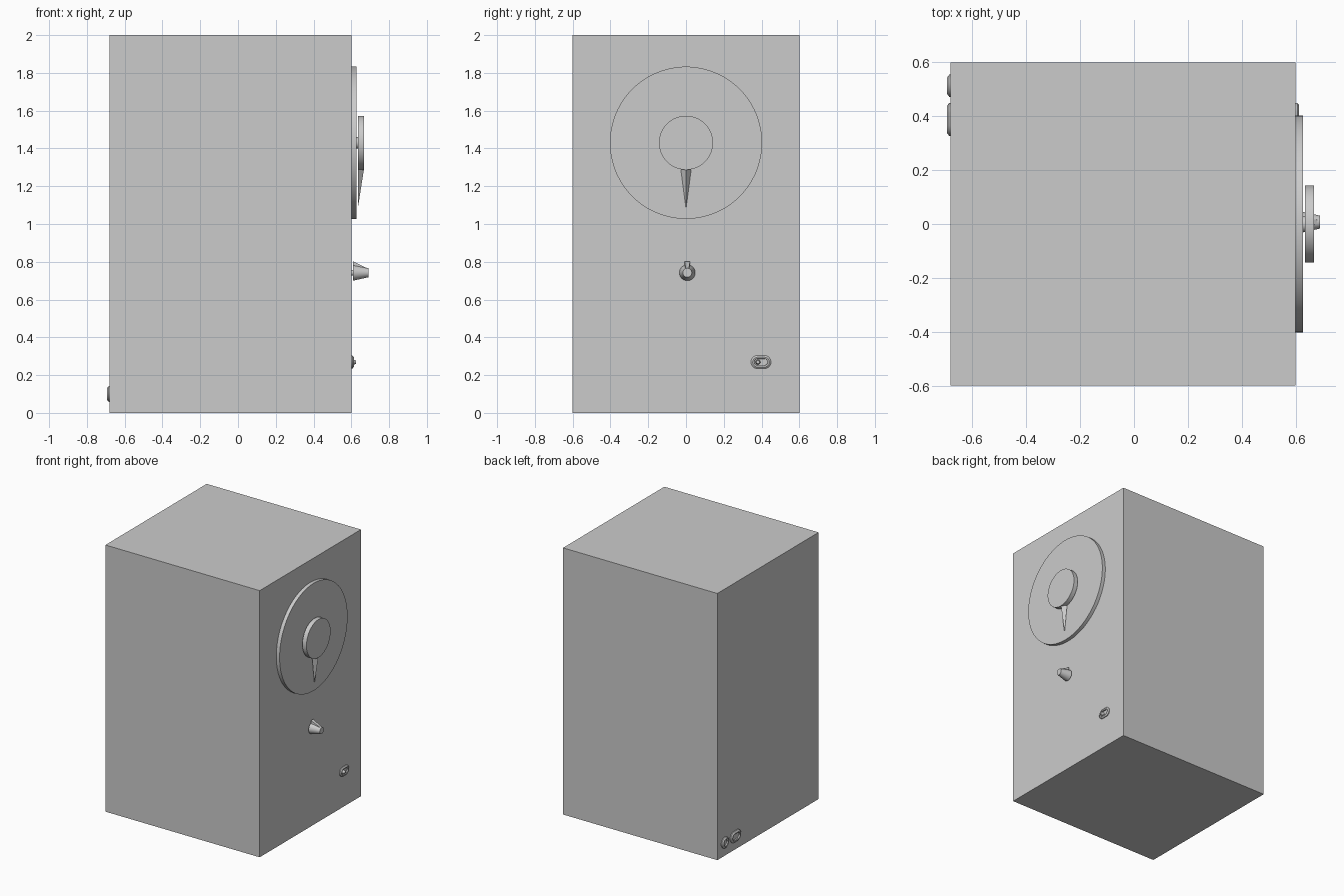
import bpy, bmesh, math

if "Cube" in bpy.data.objects:
    bpy.data.objects.remove(bpy.data.objects["Cube"])


def finish(name, bm, smooth=False):
    bmesh.ops.recalc_face_normals(bm, faces=bm.faces)
    mesh = bpy.data.meshes.new(name)
    bm.to_mesh(mesh)
    bm.free()
    ob = bpy.data.objects.new(name, mesh)
    bpy.context.collection.objects.link(ob)
    if smooth:
        bpy.ops.object.select_all(action='DESELECT')
        ob.select_set(True)
        bpy.context.view_layer.objects.active = ob
        bpy.ops.object.shade_smooth_by_angle(angle=math.radians(30))
    return ob


def loft_rings(name, y, z, rings, stretch=0.0, n=32):
    """Round or slot-shaped part along x: rings are (x, radius), both ends capped."""
    bm = bmesh.new()
    loops = []
    for x, r in rings:
        loop = []
        for i in range(n):
            a = 2 * math.pi * (i + 0.5) / n
            side = math.copysign(stretch, math.cos(a))
            loop.append(bm.verts.new((x, y + side + r * math.cos(a), z + r * math.sin(a))))
        loops.append(loop)
    for a, b in zip(loops, loops[1:]):
        for i in range(n):
            j = (i + 1) % n
            bm.faces.new((a[i], a[j], b[j], b[i]))
    bm.faces.new(loops[0])
    bm.faces.new(loops[-1])
    return finish(name, bm, True)


def hull(name, points):
    bm = bmesh.new()
    for p in points:
        bm.verts.new(p)
    bmesh.ops.convex_hull(bm, input=bm.verts)
    return finish(name, bm)


# cabinet
hull("cabinet", [(x, y, z) for x in (-0.68, 0.6) for y in (-0.6, 0.6) for z in (0, 2)])

# tuning dial, shaft, knob and tapered pointer
DIAL_Z = 1.43
loft_rings("dial_plate", 0, DIAL_Z, [(0.6, 0.403), (0.627, 0.403)], n=64)
loft_rings("dial_shaft", 0, DIAL_Z, [(0.62, 0.03), (0.64, 0.03)])
loft_rings("dial_knob", 0, DIAL_Z, [(0.634, 0.143), (0.668, 0.143)], n=64)
hull("dial_pointer", [(0.634, -0.028, 1.292), (0.634, 0.028, 1.292),
                      (0.667, 0, 1.292), (0.634, 0, 1.08)])

# volume knob with wedge-shaped marker
KY, KZ = 0.007, 0.742
loft_rings("volume_shaft", KY, KZ, [(0.59, 0.015), (0.615, 0.015)])
loft_rings("volume_knob", KY, KZ, [(0.61, 0.042), (0.69, 0.024)])
hull("volume_marker", [(x, KY + s * w, z) for s in (-1, 1) for x, w, z in
                       ((0.61, 0.018, KZ), (0.61, 0.014, 0.802),
                        (0.688, 0.01, KZ), (0.688, 0.008, 0.764))])

# slide switch: bezel with recess, and its lever
loft_rings("switch_bezel", 0.397, 0.269,
           [(0.598, 0.035), (0.606, 0.035), (0.613, 0.026), (0.611, 0.018), (0.602, 0.017)], 0.018)
loft_rings("switch_lever", 0.381, 0.269, [(0.6, 0.013), (0.618, 0.012), (0.625, 0.008)])

# rear sockets
for name, y, stretch in (("power_socket", 0.388, 0.02), ("aerial_socket", 0.513, 0.0)):
    loft_rings(name, y, 0.1,
               [(-0.678, 0.042), (-0.686, 0.041), (-0.694, 0.03),
                (-0.692, 0.022), (-0.682, 0.021)], stretch)
